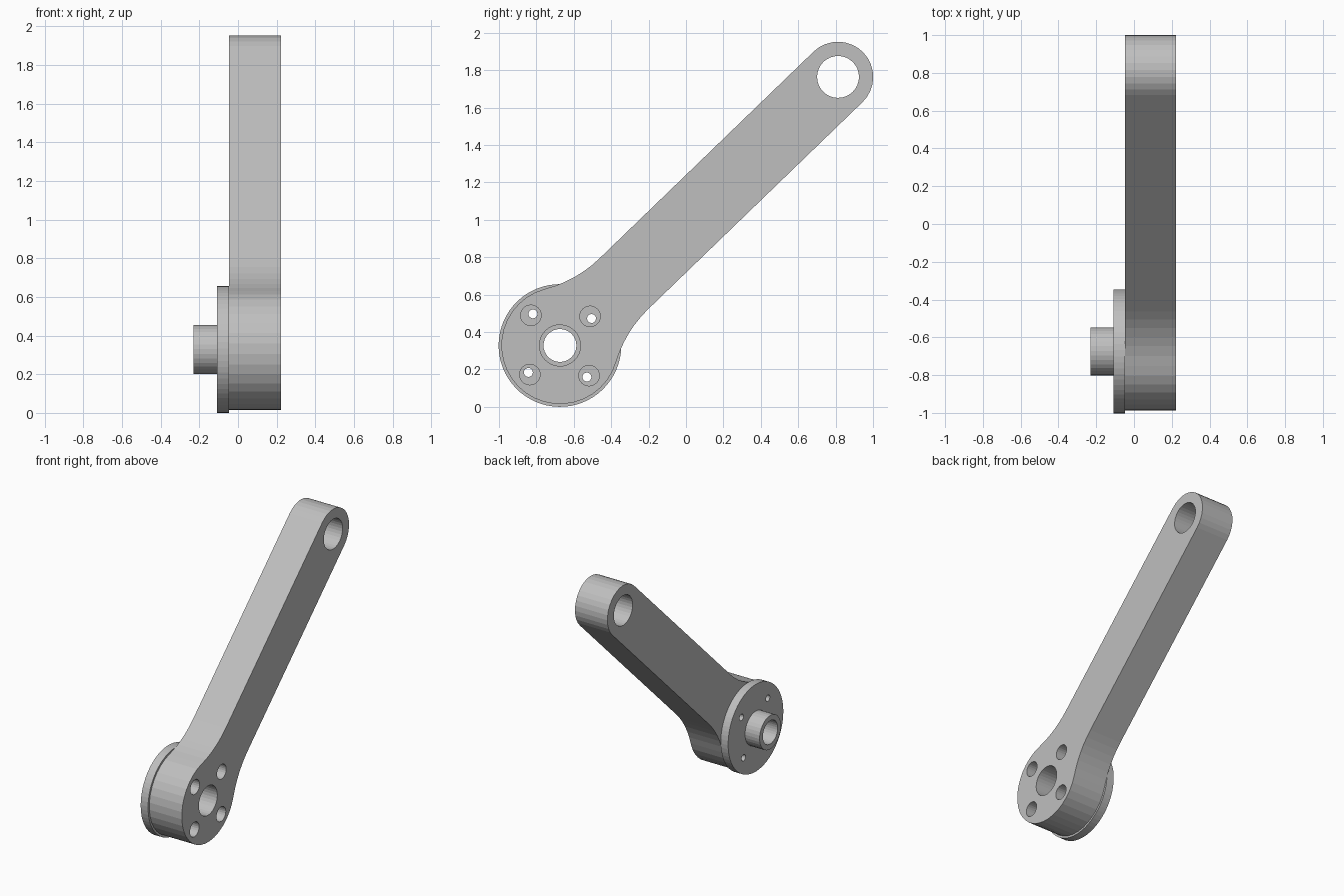
import bpy
import bmesh
from math import sin, cos, asin, pi, radians, sqrt
from mathutils import Matrix

cube = bpy.data.objects.get("Cube")
if cube:
    bpy.data.objects.remove(cube, do_unlink=True)

# Hub centre and arm direction in the side plane
HUB_Y, HUB_Z = -0.674, 0.328
TILT = radians(44)
LENGTH = 2.067

steel = bpy.data.materials.new("grey_metal")
steel.use_nodes = True
GREY = (0.52, 0.52, 0.52, 1)
steel.diffuse_color = GREY
steel.node_tree.nodes["Principled BSDF"].inputs["Base Color"].default_value = GREY


def arc(cx, cy, r, a0, a1, n):
    """Points along an arc, both ends included."""
    return [(cx + r * cos(a0 + (a1 - a0) * i / n),
             cy + r * sin(a0 + (a1 - a0) * i / n)) for i in range(n + 1)]


def circle(cx, cy, r, n=32):
    return arc(cx, cy, r, 0, 2 * pi, n)[:-1]


def bolt_holes(distance, r, turn, n):
    return [circle(distance * cos(turn + k * pi / 2), distance * sin(turn + k * pi / 2), r, n)
            for k in range(4)]


def plate(name, loops, x0, x1):
    """Extrude an outline with holes along x, standing it on the hub centre."""
    curve = bpy.data.curves.new(name, "CURVE")
    curve.dimensions = "2D"
    curve.fill_mode = "BOTH"
    curve.extrude = (x1 - x0) / 2
    for loop in loops:
        spline = curve.splines.new("POLY")
        spline.points.add(len(loop) - 1)
        for point, (u, v) in zip(spline.points, loop):
            point.co = (u, v, 0, 1)
        spline.use_cyclic_u = True
    helper = bpy.data.objects.new(name + "_outline", curve)
    bpy.context.collection.objects.link(helper)
    graph = bpy.context.evaluated_depsgraph_get()
    mesh = bpy.data.meshes.new_from_object(helper.evaluated_get(graph))
    bpy.data.objects.remove(helper, do_unlink=True)

    # Local u, v, thickness become y, z, x, turned to the arm direction
    to_side = Matrix(((0, 0, 1, 0), (1, 0, 0, 0), (0, 1, 0, 0), (0, 0, 0, 1)))
    mesh.transform(Matrix.Translation(((x0 + x1) / 2, HUB_Y, HUB_Z))
                   @ to_side @ Matrix.Rotation(TILT, 4, "Z"))
    bm = bmesh.new()
    bm.from_mesh(mesh)
    bmesh.ops.remove_doubles(bm, verts=bm.verts, dist=1e-5)
    bmesh.ops.recalc_face_normals(bm, faces=bm.faces)
    for face in bm.faces:
        face.smooth = False
    bm.to_mesh(mesh)
    bm.free()
    mesh.name = name
    mesh.materials.clear()
    mesh.materials.append(steel)
    obj = bpy.data.objects.new(name, mesh)
    bpy.context.collection.objects.link(obj)
    return obj


# Arm outline: round eye, straight bar, wide fillets, round hub
HUB_R, EYE_R, FILLET = 0.313, 0.188, 0.65
fillet_u = sqrt((HUB_R + FILLET) ** 2 - (EYE_R + FILLET) ** 2)
meet = asin((EYE_R + FILLET) / (HUB_R + FILLET))
upper = arc(fillet_u, EYE_R + FILLET, FILLET, -pi / 2, meet - pi, 6)
lower = [(u, -v) for u, v in reversed(upper)]
outline = (arc(LENGTH, 0, EYE_R, -pi / 2, pi / 2, 16) + upper
           + arc(0, 0, HUB_R, meet, 2 * pi - meet, 24)[1:-1] + lower)

plate("crank_arm",
      [outline, circle(LENGTH, 0, 0.112), circle(0, 0, 0.11)]
      + bolt_holes(0.224, 0.055, 0, 24), -0.047, 0.223)

# Mounting flange with small bolt holes, and its hollow boss
plate("flange", [circle(0, 0, 0.328, 64), circle(0, 0, 0.088)]
      + bolt_holes(0.222, 0.024, radians(-3.5), 16), -0.108, -0.047)
plate("boss", [circle(0, 0, 0.127), circle(0, 0, 0.088)], -0.229, -0.108)
